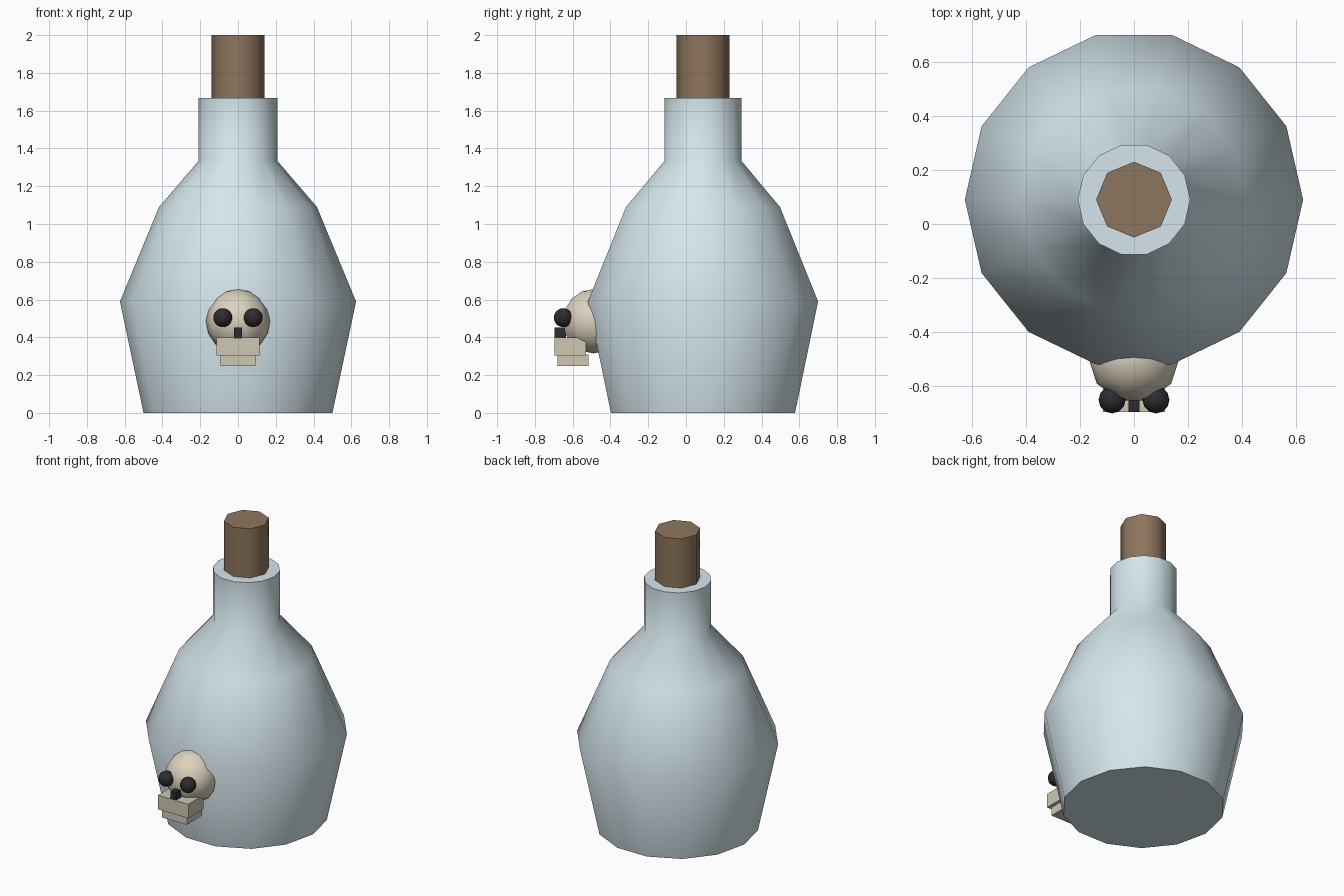
import bpy, bmesh
from math import cos, sin, tau, radians

if "Cube" in bpy.data.objects:
    bpy.data.objects.remove(bpy.data.objects["Cube"])


def material(name, rgb):
    m = bpy.data.materials.new(name)
    m.diffuse_color = (*rgb, 1)
    m.use_nodes = True
    m.node_tree.nodes["Principled BSDF"].inputs["Base Color"].default_value = m.diffuse_color
    return m


glass = material("pale_glass", (0.66, 0.79, 0.84))
cork = material("cork", (0.27, 0.18, 0.11))
bone = material("bone", (0.72, 0.65, 0.52))
jaw_bone = material("jaw_bone", (0.62, 0.58, 0.45))
dark = material("dark", (0.025, 0.025, 0.03))


def finish(ob, name, mat, smooth=True):
    ob.name = name
    ob.data.materials.append(mat)
    if smooth:
        bpy.ops.object.select_all(action='DESELECT')
        ob.select_set(True)
        bpy.context.view_layer.objects.active = ob
        bpy.ops.object.shade_smooth_by_angle(angle=radians(60))


def lathe(name, profile, sides, y, mat):
    # capped solid of revolution from (radius, z) points
    bm = bmesh.new()
    rings = [[bm.verts.new((r * cos(tau * i / sides), y + r * sin(tau * i / sides), z))
              for i in range(sides)] for r, z in profile]
    for a, b in zip(rings, rings[1:]):
        for i in range(sides):
            j = (i + 1) % sides
            bm.faces.new((a[i], a[j], b[j], b[i]))
    bm.faces.new(rings[0][::-1])
    bm.faces.new(rings[-1])
    me = bpy.data.meshes.new(name)
    bm.to_mesh(me)
    bm.free()
    ob = bpy.data.objects.new(name, me)
    bpy.context.collection.objects.link(ob)
    finish(ob, name, mat)


def ball(name, loc, r, seg, rings, mat):
    bpy.ops.mesh.primitive_uv_sphere_add(segments=seg, ring_count=rings, radius=r, location=loc,
                                         rotation=(0, 0, radians(90)))
    finish(bpy.context.object, name, mat)


def box(name, lo, hi, mat):
    bpy.ops.mesh.primitive_cube_add(size=1, location=[(a + b) / 2 for a, b in zip(lo, hi)])
    ob = bpy.context.object
    ob.scale = [b - a for a, b in zip(lo, hi)]
    finish(ob, name, mat, smooth=False)


# bottle and stopper
lathe("bottle", [(0.5, 0), (0.625, 0.59), (0.418, 1.09), (0.208, 1.335), (0.208, 1.667)],
      14, 0.09, glass)
lathe("stopper", [(0.14, 1.66), (0.14, 2.0)], 8, 0.09, cork)

# skull ornament on the front
ball("skull", (0, -0.49, 0.485), 0.17, 10, 8, bone)
for side, label in ((-1, "left"), (1, "right")):
    ball(label + "_eye", (side * 0.081, -0.65, 0.504), 0.05, 12, 10, dark)
box("nose", (-0.02, -0.695, 0.395), (0.02, -0.635, 0.453), dark)
box("upper_jaw", (-0.114, -0.695, 0.305), (0.114, -0.53, 0.4), jaw_bone)
box("lower_jaw", (-0.092, -0.68, 0.249), (0.092, -0.515, 0.31), jaw_bone)
